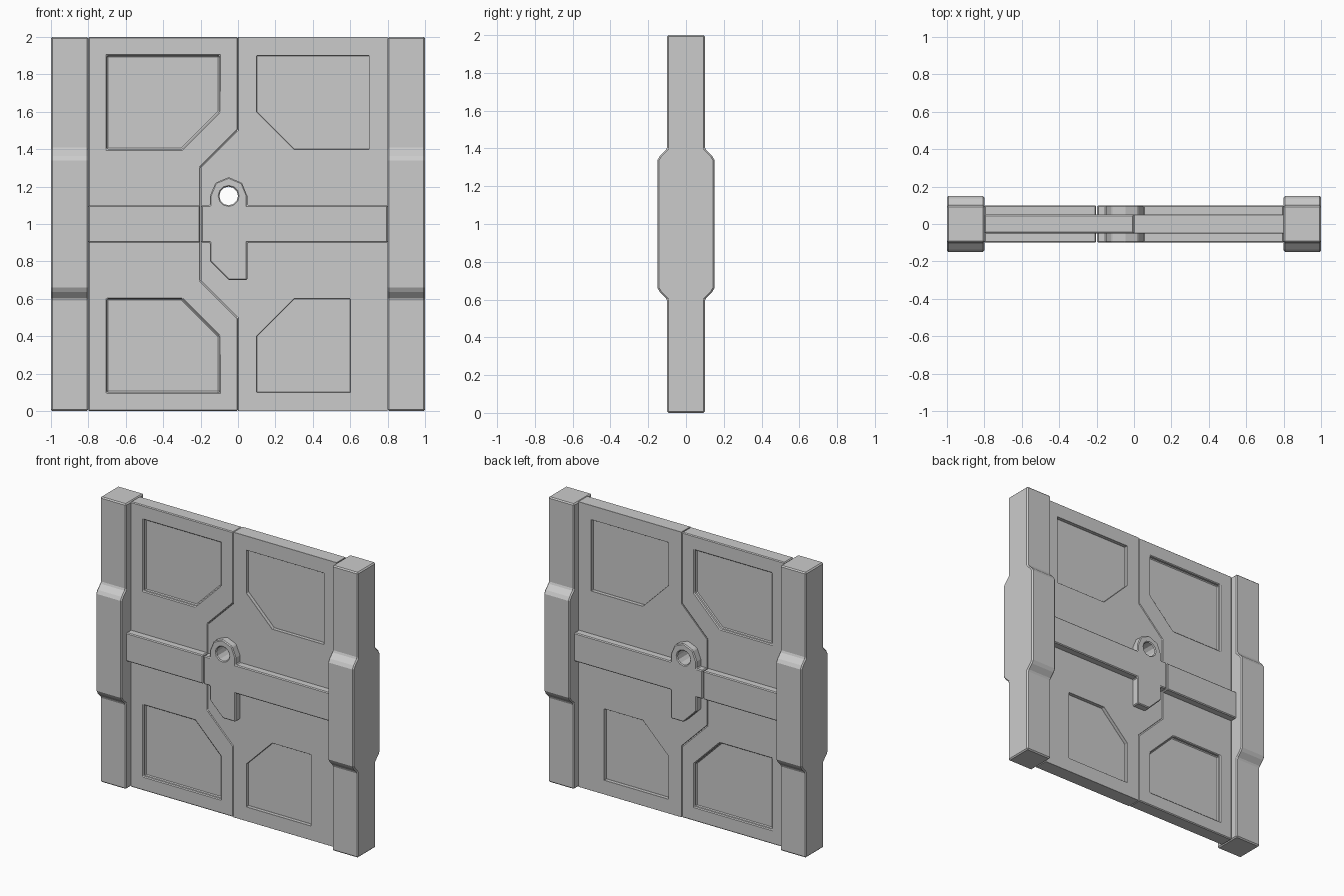
import bpy, bmesh, math

if "Cube" in bpy.data.objects:
    bpy.data.objects.remove(bpy.data.objects["Cube"])

grey = bpy.data.materials.new("light grey metal")
grey.diffuse_color = (0.6, 0.6, 0.6, 1)
grey.use_nodes = True
grey.node_tree.nodes["Principled BSDF"].inputs["Base Color"].default_value = grey.diffuse_color


def prism(name, pts, y0, y1):
    """Extrude an x-z outline from y0 to y1."""
    bm = bmesh.new()
    face = bm.faces.new([bm.verts.new((x, y0, z)) for x, z in pts])
    new = bmesh.ops.extrude_face_region(bm, geom=[face])["geom"]
    bmesh.ops.translate(bm, vec=(0, y1 - y0, 0),
                        verts=[v for v in new if isinstance(v, bmesh.types.BMVert)])
    bmesh.ops.recalc_face_normals(bm, faces=bm.faces[:])
    me = bpy.data.meshes.new(name)
    bm.to_mesh(me)
    bm.free()
    ob = bpy.data.objects.new(name, me)
    bpy.context.collection.objects.link(ob)
    me.materials.append(grey)
    return ob


def finish(ob, cutters=(), bevel=0.006):
    """Cut the shape, bevel its edges and apply everything."""
    for c in cutters:
        m = ob.modifiers.new("cut", 'BOOLEAN')
        m.operation, m.solver, m.object = 'DIFFERENCE', 'EXACT', c
    b = ob.modifiers.new("bevel", 'BEVEL')
    b.width, b.segments, b.limit_method = bevel, 1, 'ANGLE'
    b.angle_limit = math.radians(40)
    dg = bpy.context.evaluated_depsgraph_get()
    me = bpy.data.meshes.new_from_object(ob.evaluated_get(dg))
    ob.modifiers.clear()
    ob.data = me
    for c in cutters:
        bpy.data.objects.remove(c)


def recesses(outlines, depth=0.025):
    """Cutters for sunken panels on both faces of a leaf."""
    out = []
    for pts in outlines:
        for s in (-1, 1):
            c = prism("recess_cutter", pts, s * (0.05 - depth), s * 0.12)
            c.hide_render = True
            out.append(c)
    return out


def keyhole():
    n = 12
    pts = [(-0.05 + 0.05 * math.cos(2 * math.pi * i / n),
            1.15 + 0.05 * math.sin(2 * math.pi * i / n)) for i in range(n)]
    c = prism("hole_cutter", pts, -0.3, 0.3)
    c.hide_render = True
    return c


# Side posts with a thicker middle (profile is y-z, extruded along x)
half = [(0.1, 0), (0.1, 0.6), (0.137, 0.637), (0.15, 0.66),
        (0.15, 1.34), (0.137, 1.363), (0.1, 1.4), (0.1, 2)]
profile = half + [(-y, z) for y, z in reversed(half)]
for side, x0 in (("left", -1.0), ("right", 0.8)):
    post = prism(side + "_post", profile, x0, x0 + 0.2)
    for v in post.data.vertices:
        v.co = (v.co.y, v.co.x, v.co.z)
    post.data.flip_normals()
    finish(post, bevel=0.008)

# Door leaves meeting along a stepped seam
seam = [(0, 0), (0, 0.5), (-0.2, 0.7), (-0.2, 1.3), (0, 1.5), (0, 2)]
gap = 0.001
left = prism("left_leaf", [(x - gap, z) for x, z in seam] + [(-0.8, 2), (-0.8, 0)], -0.05, 0.05)
finish(left, recesses([
    [(-0.7, 1.4), (-0.3, 1.4), (-0.1, 1.6), (-0.1, 1.9), (-0.7, 1.9)],
    [(-0.7, 0.1), (-0.1, 0.1), (-0.1, 0.4), (-0.3, 0.6), (-0.7, 0.6)]]))

right = prism("right_leaf", [(x + gap, z) for x, z in seam] + [(0.8, 2), (0.8, 0)], -0.05, 0.05)
finish(right, recesses([
    [(0.3, 1.4), (0.7, 1.4), (0.7, 1.9), (0.1, 1.9), (0.1, 1.6)],
    [(0.1, 0.1), (0.6, 0.1), (0.6, 0.6), (0.3, 0.6), (0.1, 0.4)]]) + [keyhole()])

# Cross bars; the right one carries the lock ring and lug
bar = prism("left_bar", [(-0.8, 0.9), (-0.203, 0.9), (-0.203, 1.1), (-0.8, 1.1)], -0.1, 0.1)
finish(bar)

ring = [(-0.05 + 0.1 * math.cos(a * math.pi / 4), 1.15 + 0.1 * math.sin(a * math.pi / 4))
        for a in range(5)]
lock = [(0.8, 0.9), (0.8, 1.1), (0.05, 1.1)] + ring + [
    (-0.15, 1.1), (-0.197, 1.1), (-0.197, 0.9), (-0.15, 0.9), (-0.15, 0.8),
    (-0.05, 0.7), (0.05, 0.7), (0.05, 0.9)]
finish(prism("right_bar_with_lock", lock, -0.1, 0.1), [keyhole()])
